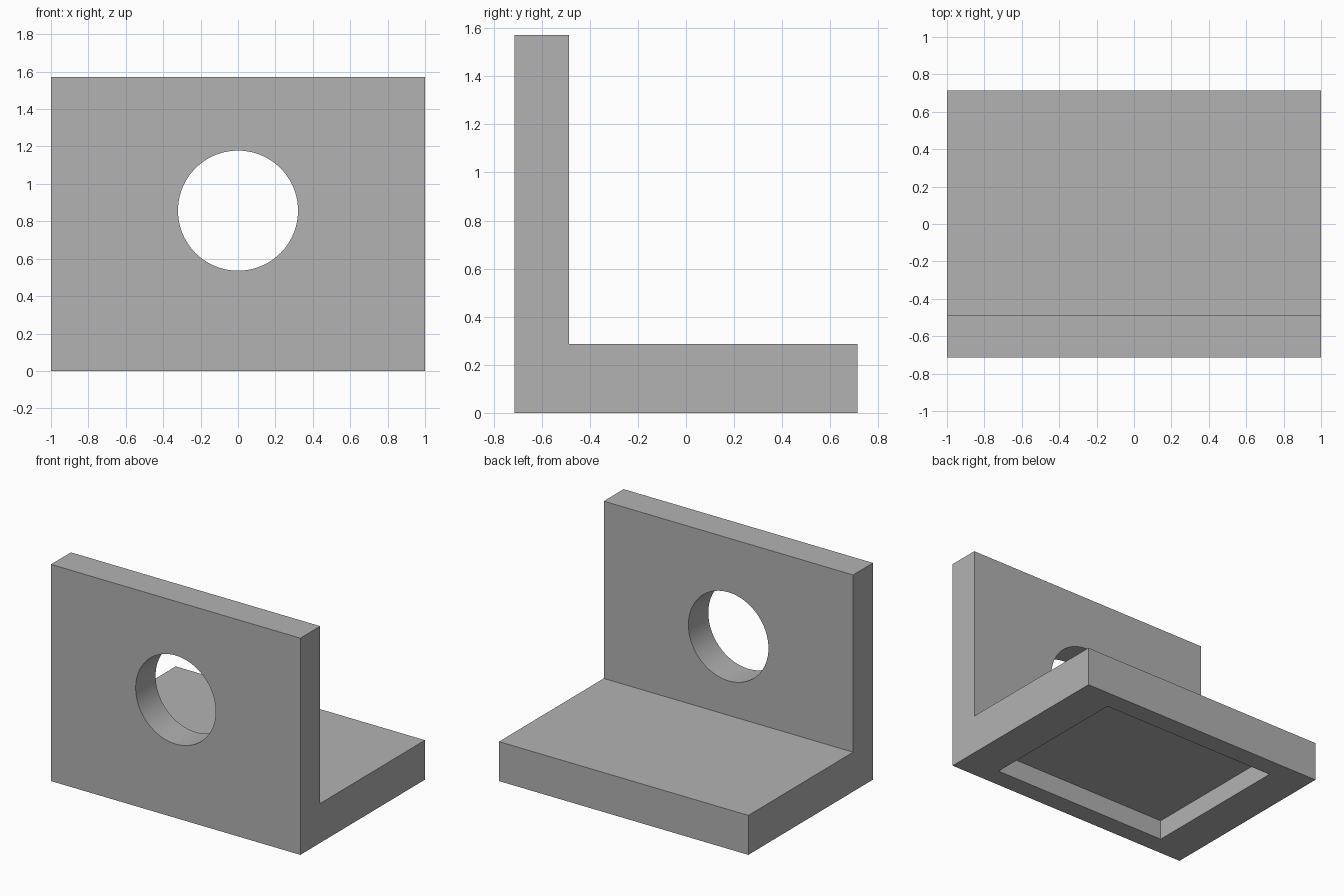
import bpy
import bmesh
from math import radians

cube = bpy.data.objects.get("Cube")
if cube:
    bpy.data.objects.remove(cube, do_unlink=True)

HALF_W, HALF_D = 1.0, 0.714
HEIGHT, BASE_T, WALL_T = 1.571, 0.286, 0.228
HOLE_R, HOLE_Z = 0.321, 0.857
RIM_X, RIM_Y, POCKET_DEPTH = 0.286, 0.143, 0.143

grey = bpy.data.materials.new("plain grey")
grey.use_nodes = True
colour = (0.448, 0.448, 0.448, 1)
grey.diffuse_color = colour
grey.node_tree.nodes["Principled BSDF"].inputs["Base Color"].default_value = colour

# L-shaped side profile extruded across the width
wall_y = -HALF_D + WALL_T
profile = [(-HALF_D, 0), (HALF_D, 0), (HALF_D, BASE_T),
           (wall_y, BASE_T), (wall_y, HEIGHT), (-HALF_D, HEIGHT)]
bm = bmesh.new()
side = bm.faces.new([bm.verts.new((-HALF_W, y, z)) for y, z in profile])
extruded = bmesh.ops.extrude_face_region(bm, geom=[side])["geom"]
moved = [v for v in extruded if isinstance(v, bmesh.types.BMVert)]
bmesh.ops.translate(bm, verts=moved, vec=(2 * HALF_W, 0, 0))
bmesh.ops.recalc_face_normals(bm, faces=bm.faces)
mesh = bpy.data.meshes.new("angle_bracket")
bm.to_mesh(mesh)
bm.free()
mesh.materials.append(grey)
bracket = bpy.data.objects.new("angle_bracket", mesh)
bpy.context.collection.objects.link(bracket)


def cut(cutter, name):
    """Subtract a helper shape from the bracket, then discard it."""
    cutter.name = name
    cutter.hide_render = True
    cutter.data.materials.append(grey)
    bpy.ops.object.select_all(action="DESELECT")
    bpy.context.view_layer.objects.active = bracket
    bracket.select_set(True)
    mod = bracket.modifiers.new(name, "BOOLEAN")
    mod.operation = "DIFFERENCE"
    mod.solver = "EXACT"
    mod.object = cutter
    bpy.ops.object.modifier_apply(modifier=name)
    bpy.data.objects.remove(cutter, do_unlink=True)


# Round hole through the upright plate
bpy.ops.mesh.primitive_cylinder_add(
    vertices=96, radius=HOLE_R, depth=2 * WALL_T,
    location=(0, -HALF_D + WALL_T / 2, HOLE_Z), rotation=(radians(90), 0, 0))
cut(bpy.context.object, "hole_cutter")

# Rectangular pocket in the underside of the base
bpy.ops.mesh.primitive_cube_add(size=2)
pocket = bpy.context.object
pocket.scale = (HALF_W - RIM_X, HALF_D - RIM_Y, POCKET_DEPTH)
cut(pocket, "pocket_cutter")

# Smooth hole wall, crisp edges elsewhere
bpy.ops.object.shade_smooth_by_angle(angle=radians(30))
